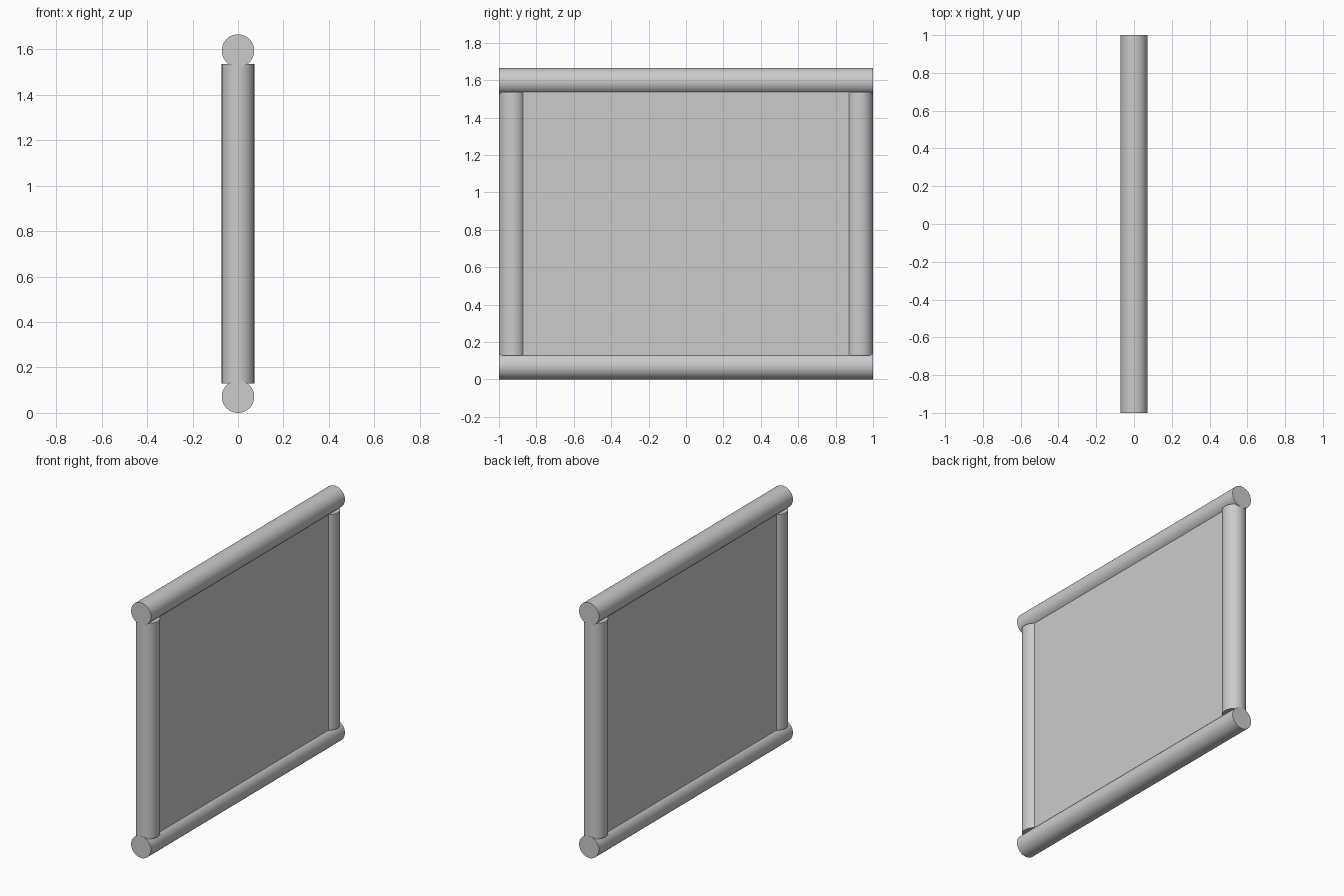
import bpy, math

if "Cube" in bpy.data.objects:
    bpy.data.objects.remove(bpy.data.objects["Cube"])

R = 0.0715          # tube radius
H = 1.665           # overall height
HALF = 1.0          # half length of the rails
POST_Z = 0.129      # height at which posts start (mirrored at the top)
PANEL_T = 0.084     # panel thickness


def tube(name, location, length, rotation=(0, 0, 0)):
    bpy.ops.mesh.primitive_cylinder_add(vertices=64, radius=R, depth=length,
                                        location=location, rotation=rotation)
    ob = bpy.context.object
    ob.name = name
    bpy.ops.object.shade_smooth_by_angle(angle=math.radians(40))
    return ob


# Horizontal rails running along y
for name, z in (("bottom_rail", R), ("top_rail", H - R)):
    tube(name, (0, 0, z), 2 * HALF, (math.pi / 2, 0, 0))

# Upright posts, slightly sunk into the rails
for name, side in (("front_post", -1), ("back_post", 1)):
    tube(name, (0, side * (HALF - R), H / 2), H - 2 * POST_Z)

# Flat infill panel, its edges buried in the tubes
bpy.ops.mesh.primitive_cube_add(size=1, location=(0, 0, H / 2))
panel = bpy.context.object
panel.name = "panel"
panel.scale = (PANEL_T, 2 * (HALF - R), H - 2 * R)
bpy.ops.object.transform_apply(location=False, rotation=False, scale=True)
